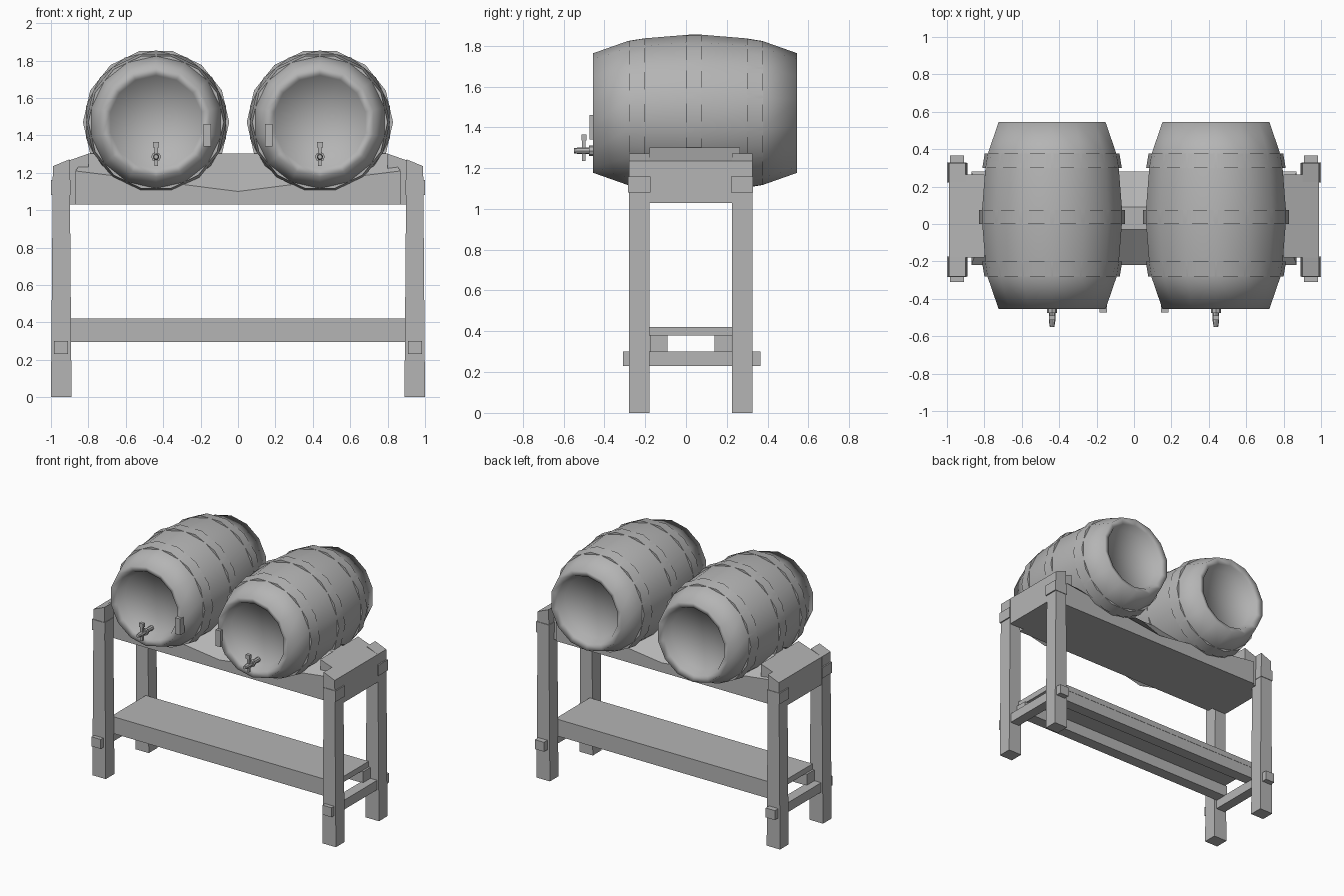
import bpy, bmesh, math
from mathutils import Vector

if "Cube" in bpy.data.objects:
    bpy.data.objects.remove(bpy.data.objects["Cube"])

wood = bpy.data.materials.new("plain_grey")
wood.diffuse_color = (0.46, 0.46, 0.46, 1)
wood.use_nodes = True
wood.node_tree.nodes["Principled BSDF"].inputs["Base Color"].default_value = wood.diffuse_color


def finish(name, bm, smooth=None):
    bmesh.ops.recalc_face_normals(bm, faces=bm.faces)
    me = bpy.data.meshes.new(name)
    bm.to_mesh(me)
    bm.free()
    me.materials.append(wood)
    ob = bpy.data.objects.new(name, me)
    bpy.context.collection.objects.link(ob)
    if smooth:
        bpy.ops.object.select_all(action='DESELECT')
        ob.select_set(True)
        bpy.context.view_layer.objects.active = ob
        bpy.ops.object.shade_smooth_by_angle(angle=math.radians(smooth))
    return ob


def box(name, x, y, z, edit=None):
    """Box from (min, max) ranges; edit(co) may reshape corners."""
    bm = bmesh.new()
    bmesh.ops.create_cube(bm, size=1)
    for v in bm.verts:
        v.co = Vector([(r[0] + r[1]) / 2 + c * (r[1] - r[0]) for c, r in zip(v.co, (x, y, z))])
        if edit:
            edit(v.co)
    return finish(name, bm)


def side(s, a, b):
    return (min(s * a, s * b), max(s * a, s * b))


def lathe(name, cx, cz, profile, sides, turn=0, caps=False, closed=False, smooth=None):
    """Revolve (y, radius) points around the y direction."""
    bm = bmesh.new()
    rings = []
    for y, r in profile:
        angles = [2 * math.pi * (i + turn) / sides for i in range(sides)]
        rings.append([bm.verts.new((cx + r * math.cos(a), y, cz + r * math.sin(a))) for a in angles])
    pairs = list(zip(rings, rings[1:])) + ([(rings[-1], rings[0])] if closed else [])
    for a, b in pairs:
        for i in range(sides):
            j = (i + 1) % sides
            bm.faces.new((a[i], a[j], b[j], b[i]))
    if caps:
        for ring, y in ((rings[0], profile[0][0]), (rings[-1], profile[-1][0])):
            c = bm.verts.new((cx, y, cz))
            for i in range(sides):
                bm.faces.new((ring[i], ring[(i + 1) % sides], c))
    return finish(name, bm, smooth)


# Barrels with recessed heads, hoops and taps
CZ, CY, N = 1.47, 0.045, 14
outer = [(0.43, 0.225), (0.485, 0.25), (0.50, 0.293), (0.33, 0.353), (0.25, 0.366), (0.03, 0.384)]
prof = [(CY - d, r) for d, r in outer] + [(CY + d, r) for d, r in reversed(outer)]
for s, tag in ((-1, "left"), (1, "right")):
    cx = s * 0.438
    lathe(f"{tag}_barrel", cx, CZ, prof, N, turn=0.5, caps=True, smooth=180)
    for i, (y0, y1, r0, r1) in enumerate(((-0.28, -0.20, 0.362, 0.375),
                                          (0.0, 0.075, 0.391, 0.391),
                                          (0.30, 0.378, 0.373, 0.36))):
        lathe(f"{tag}_hoop_{i}", cx, CZ, [(y0, r0 - 0.03), (y0, r0), (y1, r1), (y1, r1 - 0.03)],
              N, closed=True, smooth=30)
    # Raised stave end on the inner edge of the rim
    box(f"{tag}_stave_end", side(s, 0.145, 0.185), (-0.472, -0.42), (1.34, 1.46))
    # Tap
    lathe(f"{tag}_tap_pipe", cx, 1.285, [(-0.55, 0.012), (-0.52, 0.017), (-0.37, 0.017)], 8, caps=True, smooth=30)
    lathe(f"{tag}_tap_collar", cx, 1.285, [(-0.475, 0.026), (-0.455, 0.026)], 8, caps=True, smooth=30)
    box(f"{tag}_tap_key", (cx - 0.009, cx + 0.009), (-0.51, -0.492), (1.235, 1.35))
    box(f"{tag}_tap_handle", (cx - 0.016, cx + 0.016), (-0.513, -0.489), (1.335, 1.365))

# Legs, slightly tapered with slanted tops, plus collars
for s, tag in ((-1, "left"), (1, "right")):
    for y0, y1, end in ((-0.28, -0.178, "front"), (0.225, 0.325, "back")):
        def taper(co):
            if co.z > 1:
                outside = abs(co.x) > 0.95
                co.x = s * (0.99 if outside else 0.90)
                co.z = 1.235 if outside else 1.272
        box(f"{tag}_{end}_leg", side(s, 0.89, 1.0), (y0, y1), (0, 1.25), taper)
        box(f"{tag}_{end}_leg_collar", side(s, 0.895, 1.0), (y0 - 0.004, y1 + 0.004), (1.08, 1.16))
    # Low crossbar passing through both legs
    box(f"{tag}_crossbar", side(s, 0.91, 0.985), (-0.31, 0.365), (0.23, 0.30))

    # Top end beam, its upper face rising inward
    def rise(co):
        if co.z > 1.1 and abs(co.x) < 0.9:
            co.z = 1.302
    box(f"{tag}_end_beam", side(s, 0.80, 0.99), (-0.178, 0.265), (1.03, 1.235), rise)

# Cradle slab: central ridge, long edges dipping toward the middle
bm = bmesh.new()
rows = []
for x, edge, ridge_x in ((-0.87, 1.21, -0.80), (0, 1.10, 0), (0.87, 1.21, 0.80)):
    pts = [(x, -0.22, 1.03), (x, -0.22, edge), (ridge_x, -0.03, 1.302),
           (ridge_x, 0.09, 1.302), (x, 0.28, edge), (x, 0.28, 1.03)]
    rows.append([bm.verts.new(p) for p in pts])
for a, b in zip(rows, rows[1:]):
    for i in range(6):
        j = (i + 1) % 6
        bm.faces.new((a[i], a[j], b[j], b[i]))
bm.faces.new(rows[0])
bm.faces.new(rows[-1])
finish("cradle_slab", bm)

# Shelf board on two long rails
box("shelf_board", (-0.915, 0.915), (-0.178, 0.226), (0.38, 0.422))
for y0, y1, end in ((-0.176, -0.09, "front"), (0.14, 0.224, "back")):
    box(f"{end}_shelf_rail", (-0.93, 0.93), (y0, y1), (0.296, 0.381))
